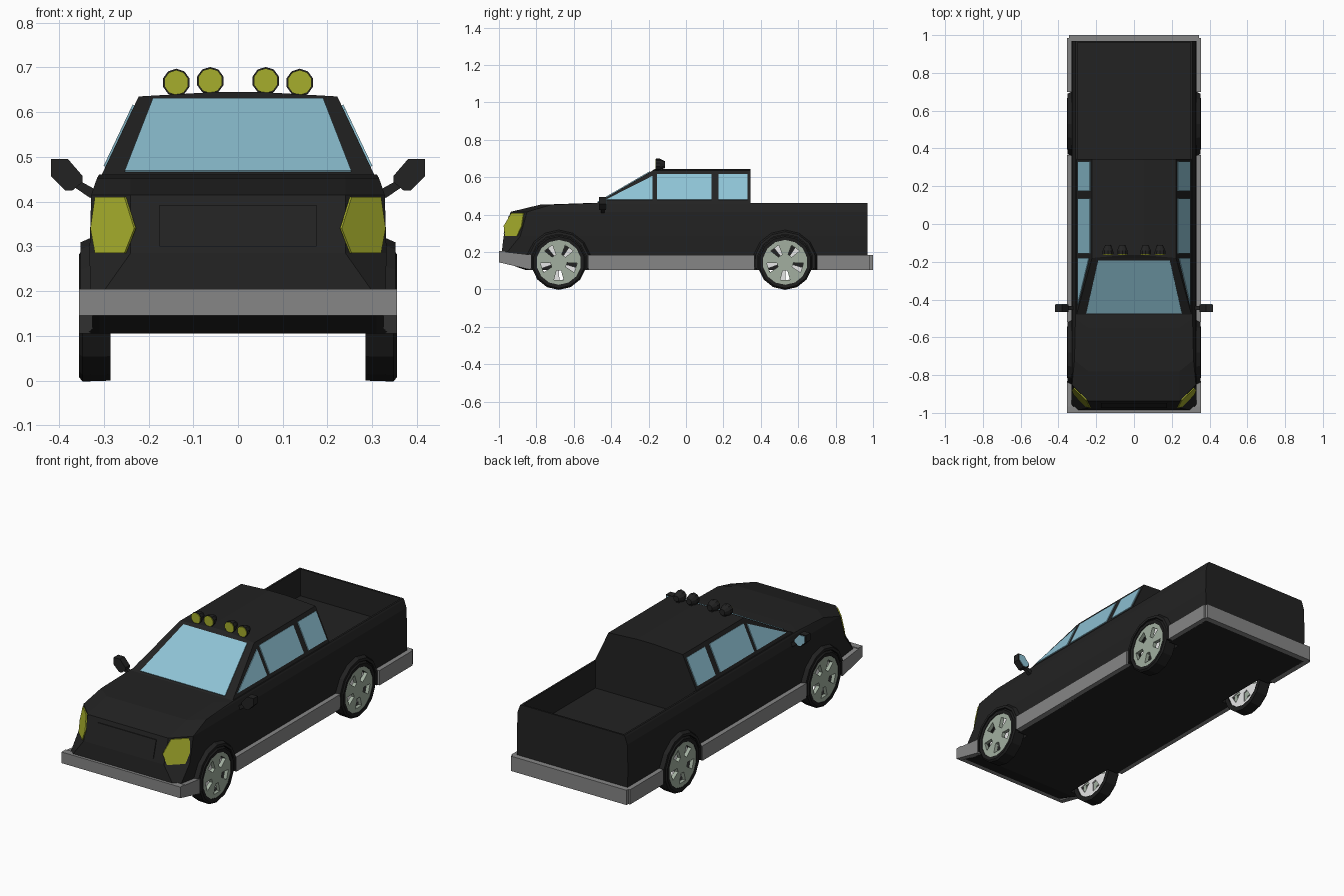
import bpy, bmesh, math
from mathutils import Vector

if "Cube" in bpy.data.objects:
    bpy.data.objects.remove(bpy.data.objects["Cube"])


def material(name, rgb):
    m = bpy.data.materials.new(name)
    m.use_nodes = True
    m.diffuse_color = (*rgb, 1)
    bsdf = m.node_tree.nodes["Principled BSDF"]
    bsdf.inputs["Base Color"].default_value = (*rgb, 1)
    bsdf.inputs["Roughness"].default_value = 0.8
    return m


BLACK = material("black paint", (0.016, 0.016, 0.016))
TYRE = material("tyre rubber", (0.012, 0.012, 0.012))
GREY = material("grey trim", (0.24, 0.24, 0.24))
GLASS = material("blue glass", (0.27, 0.54, 0.66))
YELLOW = material("yellow lamp", (0.38, 0.42, 0.025))
RIM = material("pale green rim", (0.36, 0.43, 0.35))
WHITE = material("white hub", (0.85, 0.85, 0.85))


def finish(name, bm, *mats):
    bmesh.ops.recalc_face_normals(bm, faces=bm.faces)
    mesh = bpy.data.meshes.new(name)
    bm.to_mesh(mesh)
    bm.free()
    for m in mats:
        mesh.materials.append(m)
    ob = bpy.data.objects.new(name, mesh)
    bpy.context.collection.objects.link(ob)
    return ob


def loft(name, rings, *mats, closed=False):
    """Skin a series of equal loops; cap the ends, or join last to first."""
    bm = bmesh.new()
    loops = [[bm.verts.new(p) for p in ring] for ring in rings]
    n = len(loops[0])
    pairs = list(zip(loops, loops[1:])) + ([(loops[-1], loops[0])] if closed else [])
    for a, b in pairs:
        for i in range(n):
            j = (i + 1) % n
            bm.faces.new((a[i], a[j], b[j], b[i]))
    if not closed:
        bm.faces.new(loops[0])
        bm.faces.new(loops[-1])
    return finish(name, bm, *mats)


def prism(name, points, offset, *mats):
    pts = [Vector(p) for p in points]
    return loft(name, [pts, [p + Vector(offset) for p in pts]], *mats)


def box(name, lo, hi, mat):
    (a, b, c), (d, e, f) = lo, hi
    return prism(name, [(a, b, c), (d, b, c), (d, e, c), (a, e, c)], (0, 0, f - c), mat)


def circle(x, y, z, r, n, axis="x"):
    out = []
    for i in range(n):
        t = math.tau * (i + 0.5) / n
        u, v = r * math.cos(t), r * math.sin(t)
        out.append((x, y + u, z + v) if axis == "x" else (x + u, y, z + v))
    return out


def cut(target, cutter):
    cutter.hide_render = True
    mod = target.modifiers.new("cut", "BOOLEAN")
    mod.object, mod.operation, mod.solver = cutter, "DIFFERENCE", "EXACT"
    bpy.context.view_layer.objects.active = target
    bpy.ops.object.modifier_apply(modifier=mod.name)
    bpy.data.objects.remove(cutter)


WHEEL_Z = 0.145
AXLES = {"front": -0.68, "rear": 0.53}
SIDES = {"left": 1, "right": -1}

# Body: stacked plan outlines (z, nose half width, nose y, half width, corner y)
levels = [(0.105, 0.31, -0.86, 0.33, -0.84), (0.145, 0.31, -0.975, 0.33, -0.96),
          (0.2, 0.30, -0.985, 0.33, -0.955), (0.285, 0.24, -0.975, 0.332, -0.886),
          (0.415, 0.24, -0.938, 0.328, -0.85), (0.453, 0.24, -0.78, 0.315, -0.72),
          (0.461, 0.24, -0.55, 0.31, -0.5)]
body = loft("body", [[(-fx, fy, z), (fx, fy, z), (w, cy, z), (w, 0.97, z),
                      (-w, 0.97, z), (-w, cy, z)] for z, fx, fy, w, cy in levels], BLACK)
cut(body, box("bed_cutter", (-0.3, 0.345, 0.315), (0.3, 0.96, 0.6), BLACK))
for s in SIDES.values():
    for y in AXLES.values():
        ring = circle(s * 0.27, y, WHEEL_Z, 0.155, 16)
        cut(body, prism("well_cutter", ring, (s * 0.2, 0, 0), BLACK))

# Cab with a slightly crowned roof (z, half width, front y)
loft("cab", [[(-w, fy, z), (w, fy, z), (w, 0.345, z), (-w, 0.345, z)] for z, w, fy in
             [(0.455, 0.307, -0.49), (0.635, 0.222, -0.18), (0.645, 0.05, -0.165)]], BLACK)


# Windscreen and side windows lie on the sloping cab planes
def screen_y(z):
    return -0.49 + (z - 0.455) * 1.722


def side_x(z):
    return 0.307 - (z - 0.455) * 0.472


prism("windscreen", [(x, screen_y(z), z) for x, z in
                     [(-0.253, 0.466), (0.253, 0.466), (0.19, 0.628), (-0.19, 0.628)]],
      (0, -0.002, 0.004), GLASS)
windows = {"quarter_window": [(-0.43, 0.478), (-0.18, 0.478), (-0.18, 0.605)],
           "front_window": [(-0.155, 0.478), (0.135, 0.478), (0.135, 0.615), (-0.155, 0.615)],
           "rear_window": [(0.175, 0.478), (0.33, 0.478), (0.33, 0.615), (0.175, 0.615)]}


# Nose plane shared by the grille panel and, turned outward, the headlamps
def nose_y(z):
    return -0.975 + (z - 0.285) * 0.285


prism("grille_panel", [(x, nose_y(z), z) for x, z in
                       [(-0.175, 0.3), (0.175, 0.3), (0.175, 0.392), (-0.175, 0.392)]],
      (0, -0.004, 0), BLACK)
lamp = [(0.316, 0.41), (0.25, 0.41), (0.228, 0.34), (0.25, 0.285), (0.316, 0.285), (0.326, 0.34)]
mirror = [(0.418, 0.495), (0.38, 0.495), (0.347, 0.457), (0.347, 0.444),
          (0.37, 0.425), (0.386, 0.425), (0.418, 0.457)]

# Trim strips in side outline (y, z)
trim = {"front_bumper_side": [(-1, 0.205), (-1, 0.145), (-0.83, 0.105), (-0.83, 0.185)],
        "sill": [(-0.52, 0.185), (-0.52, 0.105), (0.365, 0.105), (0.365, 0.185)],
        "rear_bumper_side": [(0.7, 0.185), (0.7, 0.105), (0.985, 0.105), (0.985, 0.185)]}
box("front_bumper", (-0.355, -1, 0.145), (0.355, -0.965, 0.205), GREY)
box("rear_bumper", (-0.345, 0.965, 0.105), (0.345, 1, 0.185), GREY)


def spoked_disc(name, x, y, depth, turn, mat):
    """Disc with five wedge-shaped openings between its spokes."""
    bm = bmesh.new()
    angles = [turn + math.tau * k / 5 + d for k in range(5) for d in (-0.27, 0.27, 0.63)]
    rings = [[bm.verts.new((x, y + r * math.cos(a), WHEEL_Z + r * math.sin(a))) for a in angles]
             for r in (0.045, 0.098, 0.125)]
    bm.faces.new(rings[0])
    n = len(angles)
    for level, (a, b) in enumerate(zip(rings, rings[1:])):
        for i in range(n):
            if level == 0 and i % 3 == 0:
                continue
            j = (i + 1) % n
            bm.faces.new((a[i], a[j], b[j], b[i]))
    faces = bm.faces[:]
    ext = bmesh.ops.extrude_face_region(bm, geom=faces, use_keep_orig=True)
    for v in [g for g in ext["geom"] if isinstance(g, bmesh.types.BMVert)]:
        v.co.x += depth
    return finish(name, bm, mat)


for side, s in SIDES.items():
    for name, pts in windows.items():
        prism(f"{side}_{name}", [(s * side_x(z), y, z) for y, z in pts],
              (s * 0.004, 0, 0.002), GLASS)
    prism(f"{side}_headlamp",
          [(s * x, nose_y(z) + (x - 0.24) * 0.97, z) for x, z in lamp],
          (s * 0.004, -0.004, 0), YELLOW)
    for name, pts in trim.items():
        prism(f"{side}_{name}", [(s * 0.325, y, z) for y, z in pts], (s * 0.03, 0, 0), GREY)

    # Door mirror: arm, shell and rear-facing glass
    prism(f"{side}_mirror_arm", [(s * x, -0.455, z) for x, z in
                                 [(0.315, 0.425), (0.33, 0.408), (0.37, 0.435), (0.36, 0.45)]],
          (0, 0.02, 0), BLACK)
    prism(f"{side}_mirror", [(s * x, -0.465, z) for x, z in mirror], (0, 0.038, 0), BLACK)
    prism(f"{side}_mirror_glass", [(s * (0.384 + (x - 0.384) * 0.85), -0.428, 0.459 + (z - 0.459) * 0.85)
                                   for x, z in mirror], (0, 0.004, 0), GLASS)

    # Roof lamps: tapered shell with a yellow lens
    for x, z in ((0.062, 0.67), (0.138, 0.666)):
        loft(f"{side}_roof_lamp", [circle(s * x, y, z, r, 10, "y") for y, r in
                                   ((-0.16, 0.031), (-0.14, 0.029), (-0.112, 0.016))], BLACK)
        prism(f"{side}_roof_lamp_lens", circle(s * x, -0.16, z, 0.028, 10, "y"),
              (0, -0.004, 0), YELLOW)
        box(f"{side}_roof_lamp_foot", (s * x - 0.008, -0.145, 0.63),
            (s * x + 0.008, -0.125, z - 0.01), BLACK)

    for axle, y in AXLES.items():
        # Tyre tube, spoked rim and inner hub
        loft(f"{axle}_{side}_tyre", [circle(s * x, y, WHEEL_Z, r, 14) for x, r in
                                     ((0.285, 0.12), (0.285, 0.145), (0.347, 0.147),
                                      (0.355, 0.138), (0.353, 0.12))], TYRE, closed=True)
        spoked_disc(f"{axle}_{side}_rim", s * 0.35, y, -s * 0.02, -math.pi / 2, RIM)
        spoked_disc(f"{axle}_{side}_hub", s * 0.30, y, -s * 0.008, -math.pi / 2 + 0.3, WHITE)

        # Faceted wheel arch flare
        arcs = [math.radians(-12 + 204 * i / 8) for i in range(9)]
        loft(f"{axle}_{side}_arch",
             [[(s * x, y + r * math.cos(t), WHEEL_Z + r * math.sin(t)) for x, r in
               ((0.32, 0.15), (0.352, 0.15), (0.352, 0.164), (0.32, 0.178))] for t in arcs], BLACK)
